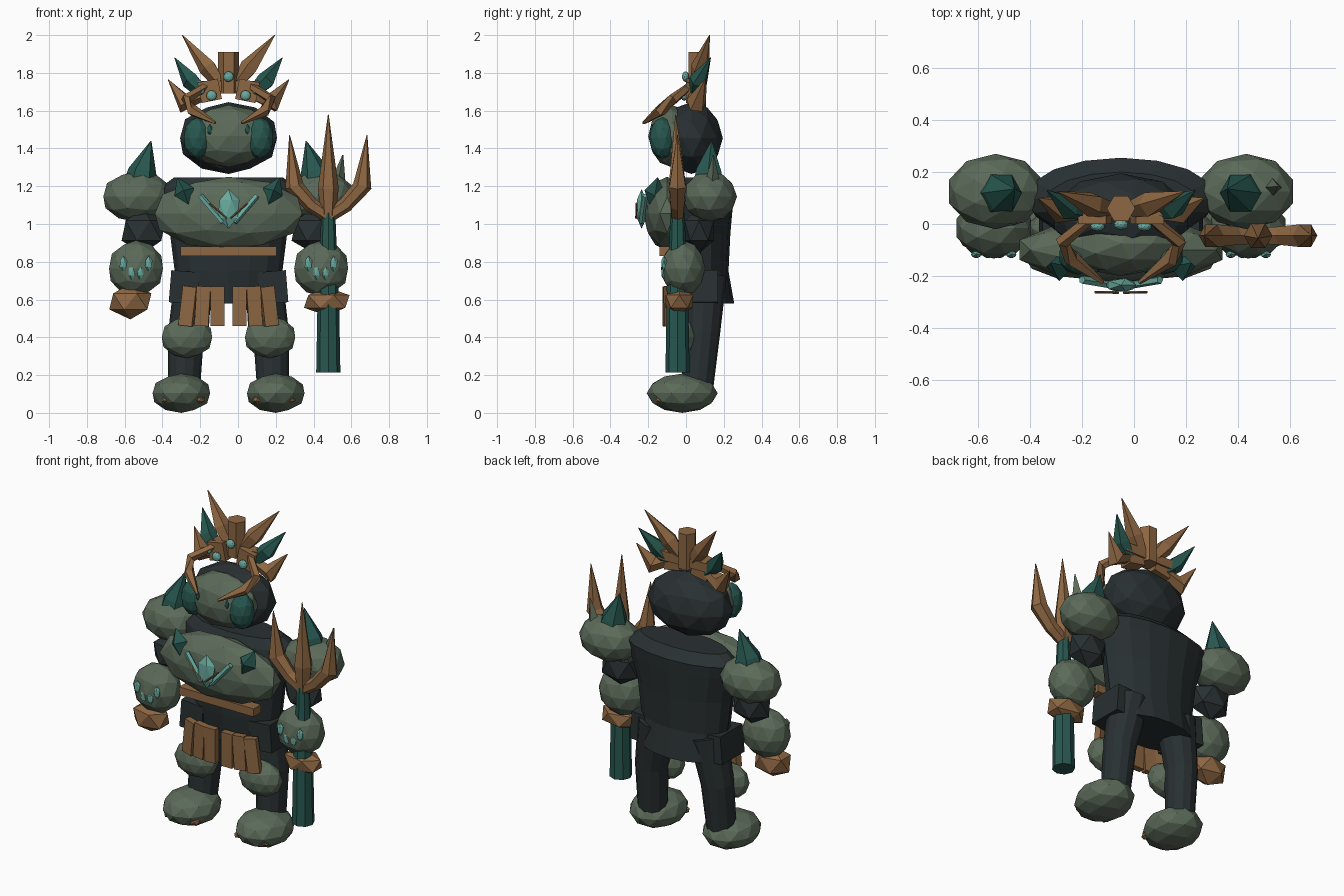
import bpy, bmesh, math
from mathutils import Vector, Matrix

cube = bpy.data.objects.get("Cube")
if cube:
    bpy.data.objects.remove(cube)

CX = -0.05  # body's middle line


def material(name, r, g, b):
    m = bpy.data.materials.new(name)
    m.use_nodes = True
    m.diffuse_color = (r, g, b, 1)
    m.node_tree.nodes["Principled BSDF"].inputs["Base Color"].default_value = (r, g, b, 1)
    return m


SLATE = material("dark slate", 0.022, 0.030, 0.032)
MOSS = material("moss green", 0.105, 0.145, 0.100)
BRONZE = material("bronze", 0.27, 0.135, 0.055)
TEAL = material("deep teal", 0.020, 0.095, 0.078)
AQUA = material("pale aqua", 0.14, 0.40, 0.34)


def finish(name, bm, mat):
    bmesh.ops.recalc_face_normals(bm, faces=bm.faces)
    me = bpy.data.meshes.new(name)
    bm.to_mesh(me)
    bm.free()
    me.materials.append(mat)
    ob = bpy.data.objects.new(name, me)
    bpy.context.collection.objects.link(ob)
    return ob


def blob(name, loc, radii, mat, level=2):
    bm = bmesh.new()
    bmesh.ops.create_icosphere(bm, subdivisions=level, radius=1)
    bm.transform(Matrix.Translation(loc) @ Matrix.Diagonal((*radii, 1)))
    return finish(name, bm, mat)


def box(name, loc, size, mat, rot_y=0, rot_z=0):
    bm = bmesh.new()
    bmesh.ops.create_cube(bm, size=1)
    bm.transform(Matrix.Translation(loc) @ Matrix.Rotation(rot_z, 4, "Z")
                 @ Matrix.Rotation(rot_y, 4, "Y") @ Matrix.Diagonal((*size, 1)))
    return finish(name, bm, mat)


def skin(bm, rings):
    for a, b in zip(rings, rings[1:]):
        for i in range(len(a)):
            j = (i + 1) % len(a)
            bm.faces.new((a[i], a[j], b[j], b[i]))
    bm.faces.new(rings[0])
    bm.faces.new(rings[-1])


def tube(name, path, radii, mat, sides=6):
    """Faceted tube along a path; a tiny last radius makes a spike."""
    pts = [Vector(p) for p in path]
    bm, rings = bmesh.new(), []
    for k, (p, r) in enumerate(zip(pts, radii)):
        d = (pts[min(k + 1, len(pts) - 1)] - pts[max(k - 1, 0)]).normalized()
        u = d.cross(Vector((0, 1, 0))).normalized()
        v = d.cross(u)
        ang = [2 * math.pi * i / sides for i in range(sides)]
        rings.append([bm.verts.new(p + r * (u * math.cos(a) + v * math.sin(a))) for a in ang])
    skin(bm, rings)
    return finish(name, bm, mat)


# Coat: elliptical rings given as height, half width, front y, back y
coat = bmesh.new()
rings = []
for z, rx, front, back in ((0.58, 0.27, -0.06, 0.255), (0.75, 0.285, -0.08, 0.225),
                           (0.95, 0.31, -0.09, 0.235), (1.12, 0.355, -0.07, 0.25),
                           (1.19, 0.365, -0.05, 0.255), (1.245, 0.29, -0.02, 0.20)):
    cy, ry = (front + back) / 2, (back - front) / 2
    ang = [2 * math.pi * i / 16 for i in range(16)]
    rings.append([coat.verts.new((CX + rx * math.cos(a), cy + ry * math.sin(a), z)) for a in ang])
skin(coat, rings)
finish("coat", coat, SLATE)

# Chest armour, belt and emblem
blob("chest_plate", (CX, -0.10, 1.055), (0.41, 0.125, 0.195), MOSS)
box("belt", (CX, -0.105, 0.855), (0.51, 0.07, 0.05), BRONZE)
blob("emblem_gem", (CX, -0.235, 1.08), (0.065, 0.03, 0.105), AQUA, 1)

# Head and mask
blob("head", (CX, 0.03, 1.455), (0.27, 0.165, 0.19), SLATE)
blob("mask", (CX, -0.075, 1.465), (0.23, 0.125, 0.165), MOSS)

# Crown centre
tube("crown_post", [(CX, 0.06, 1.69), (CX, 0.06, 1.91)], [0.055, 0.055], BRONZE)
box("crown_band", (CX, 0.06, 1.73), (0.36, 0.06, 0.055), BRONZE)
blob("crown_gem", (CX, -0.002, 1.78), (0.028, 0.02, 0.028), AQUA)

for side, s in (("left", 1), ("right", -1)):
    def at(x, y, z):
        return (CX + s * x, y, z)

    # Legs
    tube(f"{side}_leg", [at(0.235, 0.06, 0.14), at(0.225, 0.085, 0.42), at(0.17, 0.10, 0.72)],
         [0.085, 0.095, 0.115], SLATE, 12)
    blob(f"{side}_knee_guard", at(0.22, -0.02, 0.40), (0.14, 0.085, 0.11), MOSS)
    blob(f"{side}_foot", at(0.25, -0.02, 0.104), (0.16, 0.188, 0.104), MOSS)
    for k, x in enumerate((0.15, 0.33)):
        blob(f"{side}_toe_claw_{k}", at(x, -0.13, 0.07), (0.03, 0.035, 0.02), BRONZE, 1)
    box(f"{side}_hip_flap", at(0.235, 0.06, 0.665), (0.15, 0.22, 0.17), SLATE, s * -0.08)

    # Skirt plates
    for k in range(3):
        box(f"{side}_skirt_plate_{k}", at(0.058 + 0.078 * k, -0.105 + 0.008 * k, 0.565),
            (0.074, 0.04, 0.21), BRONZE, s * -0.06 * k, s * 0.12 * k)

    # Arms
    blob(f"{side}_shoulder", at(0.482, 0.125, 1.145), (0.19, 0.145, 0.135), MOSS)
    tube(f"{side}_shoulder_spike", [at(0.465, 0.12, 1.22), at(0.455, 0.12, 1.28), at(0.41, 0.135, 1.44)],
         [0.09, 0.075, 0.002], TEAL)
    blob(f"{side}_upper_arm", at(0.45, 0.07, 0.965), (0.13, 0.09, 0.12), SLATE, 1)
    blob(f"{side}_forearm", at(0.49, -0.015, 0.765), (0.15, 0.118, 0.148), MOSS)
    for k in range(4):
        dx = (k - 1.5) * 0.045
        blob(f"{side}_arm_stud_{k}", at(0.49 + dx, -0.117, 0.79 if k in (0, 3) else 0.745),
             (0.022, 0.016, 0.042), AQUA, 1)
    fist = (0.135, 0.085, 0.075) if s > 0 else (0.125, 0.09, 0.095)
    blob(f"{side}_fist", at(0.52, -0.035, 0.59), fist, BRONZE, 1)

    # Chest details
    tube(f"{side}_chest_shard", [at(0.27, -0.15, 1.245), at(0.235, -0.165, 1.17), at(0.20, -0.18, 1.07)],
         [0.003, 0.055, 0.003], TEAL, 4)
    tube(f"{side}_emblem_bar", [at(0.15, -0.215, 1.15), at(0.03, -0.235, 1.01)],
         [0.016, 0.016], AQUA, 5)
    tube(f"{side}_emblem_trim", [at(0.10, -0.262, 1.11), at(0.01, -0.264, 1.03)],
         [0.005, 0.005], BRONZE, 4)

    # Cheek plates and small cheek gems
    blob(f"{side}_cheek_plate", at(0.165, -0.125, 1.455), (0.075, 0.07, 0.11), TEAL)
    blob(f"{side}_cheek_gem", at(0.10, -0.18, 1.50), (0.014, 0.01, 0.03), TEAL, 1)

    # Crown wings
    box(f"{side}_crown_block", at(0.10, 0.04, 1.705), (0.11, 0.08, 0.11), BRONZE, s * 0.2)
    blob(f"{side}_crown_gem", at(0.09, -0.01, 1.68), (0.028, 0.018, 0.028), AQUA)
    blob(f"{side}_crown_side_gem", at(0.145, -0.008, 1.705), (0.018, 0.014, 0.02), AQUA)
    tube(f"{side}_crown_tall_spike", [at(0.05, 0.06, 1.75), at(0.11, 0.075, 1.83), at(0.245, 0.125, 2.0)],
         [0.035, 0.05, 0.002], BRONZE, 5)
    tube(f"{side}_crown_teal_spike", [at(0.13, 0.05, 1.69), at(0.20, 0.065, 1.76), at(0.285, 0.13, 1.88)],
         [0.035, 0.05, 0.002], TEAL, 5)
    tube(f"{side}_crown_low_spike", [at(0.12, 0.05, 1.69), at(0.235, 0.055, 1.64), at(0.32, 0.10, 1.765)],
         [0.03, 0.055, 0.002], BRONZE, 5)
    tube(f"{side}_horn", [at(0.12, 0.02, 1.73), at(0.225, -0.07, 1.66), at(0.19, -0.135, 1.60),
                          at(0.07, -0.225, 1.535)],
         [0.022, 0.028, 0.032, 0.008], BRONZE, 5)

# Extra thorn on the left shoulder
tube("left_shoulder_thorn", [(0.53, 0.14, 1.22), (0.555, 0.145, 1.365)], [0.04, 0.003], MOSS, 4)

# Trident
TX, TY = 0.478, -0.045
tube("trident_staff", [(TX, TY, 0.215), (TX, TY, 0.55), (TX, TY, 1.06)], [0.064, 0.058, 0.037], TEAL, 8)
tube("trident_middle_prong", [(TX, TY, 1.01), (TX, TY, 1.19), (TX, TY - 0.01, 1.58)],
     [0.035, 0.055, 0.002], BRONZE)
for side, s in (("left", 1), ("right", -1)):
    tube(f"trident_{side}_prong", [(TX, TY, 1.04), (TX + s * 0.09, TY, 1.10), (TX + s * 0.18, TY, 1.20),
                                   (TX + s * 0.205, TY, 1.47)],
         [0.035, 0.04, 0.05, 0.002], BRONZE)
